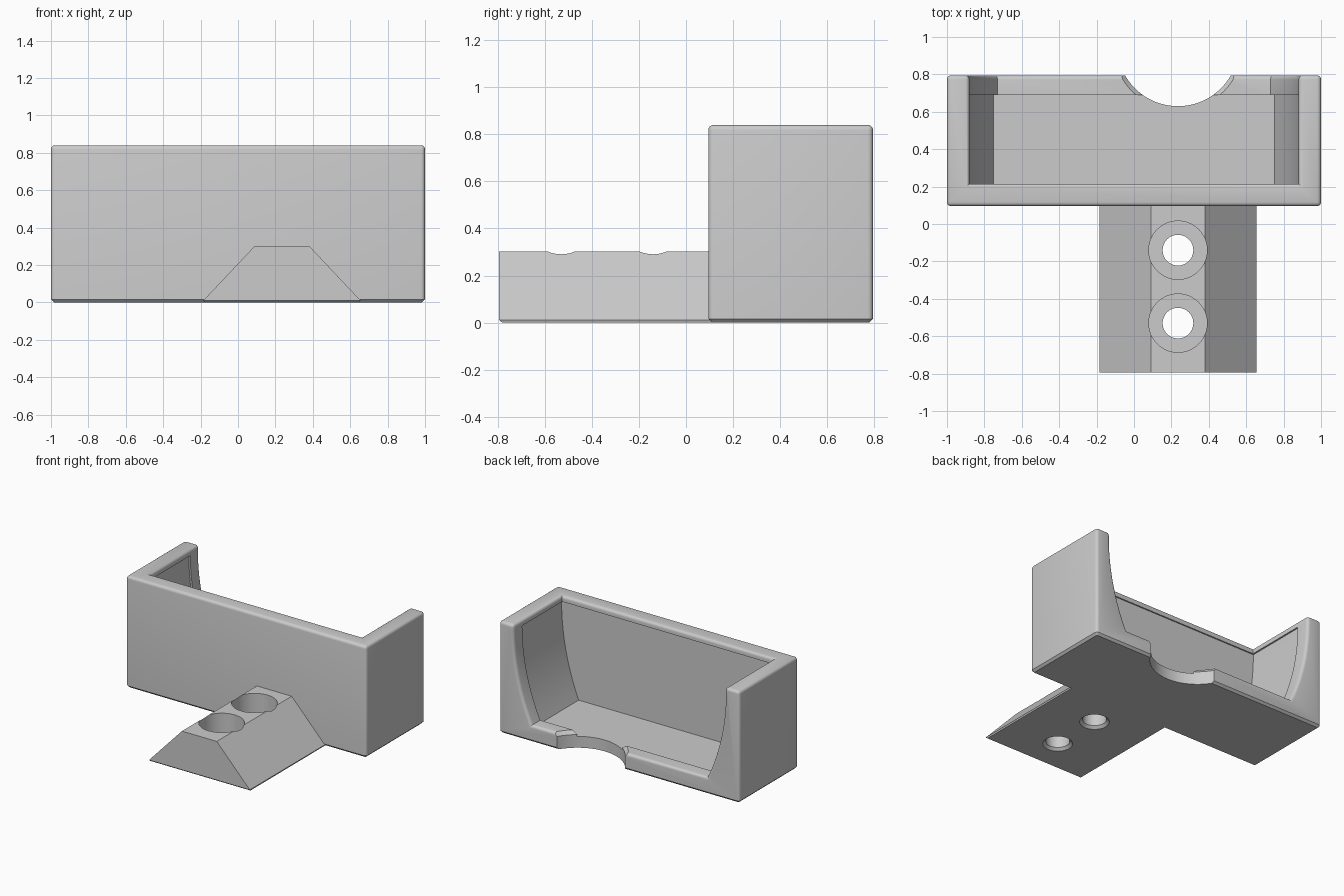
import bpy, bmesh, math
from mathutils import Matrix

cube = bpy.data.objects.get("Cube")
if cube:
    bpy.data.objects.remove(cube, do_unlink=True)

grey = bpy.data.materials.new("plain_grey")
grey.use_nodes = True
grey.diffuse_color = (0.6, 0.6, 0.6, 1)
grey.node_tree.nodes["Principled BSDF"].inputs["Base Color"].default_value = (0.6, 0.6, 0.6, 1)


def make(name, bm):
    bmesh.ops.recalc_face_normals(bm, faces=bm.faces)
    mesh = bpy.data.meshes.new(name)
    bm.to_mesh(mesh)
    bm.free()
    mesh.materials.append(grey)
    obj = bpy.data.objects.new(name, mesh)
    bpy.context.collection.objects.link(obj)
    return obj


def prism(name, profile, y0, y1):
    """Extrude an XZ profile along y."""
    bm = bmesh.new()
    face = bm.faces.new([bm.verts.new((x, y0, z)) for x, z in profile])
    side = bmesh.ops.extrude_face_region(bm, geom=[face])["geom"]
    verts = [v for v in side if isinstance(v, bmesh.types.BMVert)]
    bmesh.ops.translate(bm, verts=verts, vec=(0, y1 - y0, 0))
    return make(name, bm)


def cone(name, x, y, z0, z1, r0, r1, sides=64):
    bm = bmesh.new()
    bmesh.ops.create_cone(bm, cap_ends=True, segments=sides, radius1=r0, radius2=r1,
                          depth=z1 - z0, matrix=Matrix.Translation((x, y, (z0 + z1) / 2)))
    return make(name, bm)


def cut(obj, cutter):
    mod = obj.modifiers.new("cut", "BOOLEAN")
    mod.operation, mod.solver, mod.object = "DIFFERENCE", "EXACT", cutter
    bpy.context.view_layer.update()
    mesh = bpy.data.meshes.new_from_object(obj.evaluated_get(bpy.context.evaluated_depsgraph_get()))
    obj.modifiers.clear()
    obj.data = mesh
    bpy.data.objects.remove(cutter, do_unlink=True)


def bevel(obj, rule, width, segments):
    bm = bmesh.new()
    bm.from_mesh(obj.data)
    edges = [e for e in bm.edges if len(e.link_faces) == 2 and rule(e)]
    bmesh.ops.bevel(bm, geom=edges, offset=width, segments=segments, profile=0.5,
                    affect="EDGES", clamp_overlap=True)
    bm.to_mesh(obj.data)
    bm.free()


def low(e):
    return all(v.co.z < 0.001 for v in e.verts)


def bowl(x_top, x_floor, z_top, z_floor, rise=0.0, steps=16):
    """Flat floor with side walls that curve up to vertical."""
    h, d = z_top - z_floor, x_top - x_floor
    r = (h * h + d * d) / (2 * d)
    right = [(x_top - r + math.sqrt(r * r - (h * (1 - i / steps)) ** 2), z_floor + h * i / steps)
             for i in range(steps + 1)]
    if rise:
        right.append((x_top, z_top + rise))
    return right + [(-x, z) for x, z in reversed(right)]


# Tray body, opened at the top and back
tray = prism("tray", [(-1, 0), (1, 0), (1, 0.84), (-1, 0.84)], 0.095, 0.795)
cut(tray, prism("opening", bowl(0.88, 0.73, 0.8, 0.125, 0.2), 0.215, 1.0))
bevel(tray, lambda e: e.calc_face_angle_signed(0) > 0.8 and not low(e), 0.022, 4)
bevel(tray, lambda e: low(e) and e.calc_face_angle(0) > 0.8, 0.016, 1)

# Recess behind the retaining lip
cut(tray, prism("recess", bowl(0.892, 0.75, 0.795, 0.085), 0.205, 0.69))

# Finger notch with an eased upper edge
NX, NY, NR = 0.235, 0.955, 0.325
cut(tray, cone("notch", NX, NY, -0.1, 0.5, NR, NR, 128))
cut(tray, cone("notch_ease", NX, NY, 0.095, 0.135, NR - 0.003, NR + 0.03, 128))

# Mounting foot with two counterbored screw holes
foot = prism("mounting_foot", [(-0.195, 0), (0.665, 0), (0.38, 0.302), (0.09, 0.302)], -0.795, 0.111)
bevel(foot, lambda e: low(e) and min(v.co.y for v in e.verts) < 0.1, 0.014, 1)
for y in (-0.14, -0.53):
    cut(foot, cone("bore", NX, y, -0.1, 0.5, 0.082, 0.082))
    cut(foot, cone("counterbore", NX, y, 0.11, 0.5, 0.156, 0.156))
    cut(foot, cone("bore_ease", NX, y, -0.01, 0.02, 0.112, 0.081))

# Smooth curves, crisp corners
for obj in (tray, foot):
    bpy.ops.object.select_all(action="DESELECT")
    obj.select_set(True)
    bpy.context.view_layer.objects.active = obj
    bpy.ops.object.shade_smooth_by_angle(angle=math.radians(30))
